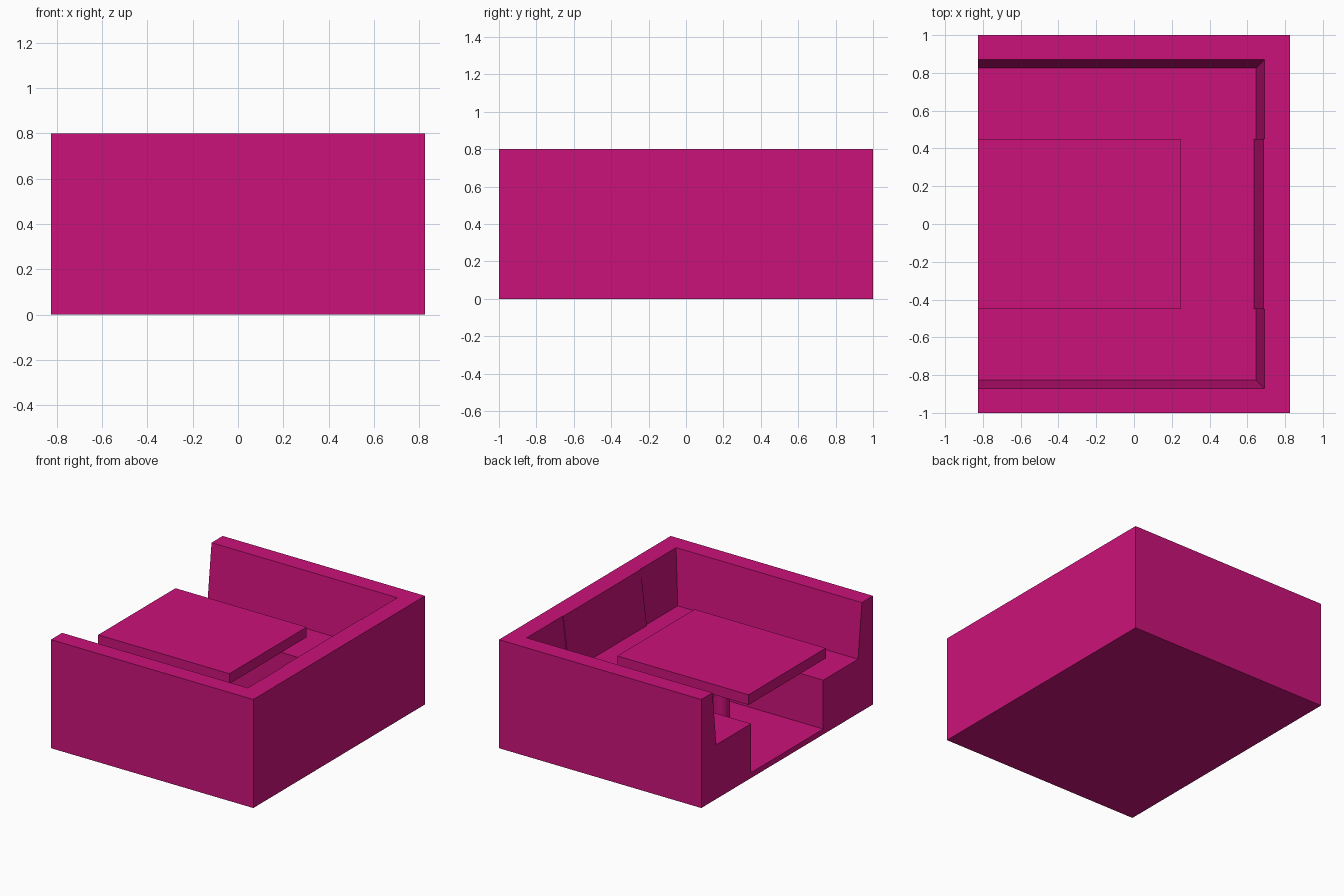
import bpy, bmesh

if "Cube" in bpy.data.objects:
    bpy.data.objects.remove(bpy.data.objects["Cube"])

mat = bpy.data.materials.new("magenta")
mat.diffuse_color = (0.6, 0.006, 0.195, 1)
mat.use_nodes = True
mat.node_tree.nodes["Principled BSDF"].inputs["Base Color"].default_value = mat.diffuse_color

OPEN_X = -0.825   # open entrance end


def finish(bm, name):
    bmesh.ops.recalc_face_normals(bm, faces=bm.faces)
    mesh = bpy.data.meshes.new(name)
    bm.to_mesh(mesh)
    bm.free()
    ob = bpy.data.objects.new(name, mesh)
    ob.data.materials.append(mat)
    bpy.context.collection.objects.link(ob)
    return ob


def prism(name, profile, y):
    """Extrude an x-z profile from -y to y."""
    bm = bmesh.new()
    a, b = [[bm.verts.new((px, s * y, pz)) for px, pz in profile] for s in (-1, 1)]
    bm.faces.new(a)
    bm.faces.new(b)
    n = len(profile)
    for i in range(n):
        j = (i + 1) % n
        bm.faces.new((a[i], a[j], b[j], b[i]))
    return finish(bm, name)


# U-shaped booth: walls, sloped backrests, bench and foot well
levels = [(0.825, 1.0, 0), (0.825, 1.0, 0.8), (0.69, 0.87, 0.8),
          (0.645, 0.825, 0.4), (0.215, 0.42, 0.4), (0.215, 0.42, 0.04)]
bm = bmesh.new()
rings = [[bm.verts.new(p) for p in ((OPEN_X, y, z), (x, y, z), (x, -y, z), (OPEN_X, -y, z))]
         for x, y, z in levels]
for lower, upper in zip(rings, rings[1:]):
    for i in range(3):
        bm.faces.new((lower[i], lower[i + 1], upper[i + 1], upper[i]))
bm.faces.new(rings[0])     # underside
bm.faces.new(rings[-1])    # foot well floor
bm.faces.new([r[0] for r in rings] + [r[3] for r in reversed(rings)])  # open end
finish(bm, "booth_bench")

# Middle back cushion, slightly proud of the backrest
prism("middle_backrest", [(0.69, 0.8), (0.685, 0.8), (0.635, 0.4), (0.645, 0.4)], 0.45)

# Table top
prism("table_top", [(OPEN_X, 0.55), (0.245, 0.55), (0.245, 0.625), (OPEN_X, 0.625)], 0.45)

# Table post
bpy.ops.mesh.primitive_cylinder_add(vertices=32, radius=0.055, depth=0.51,
                                    location=(-0.29, 0, 0.295))
post = bpy.context.object
post.name = "table_post"
post.data.materials.append(mat)
bpy.ops.object.shade_smooth_by_angle()
